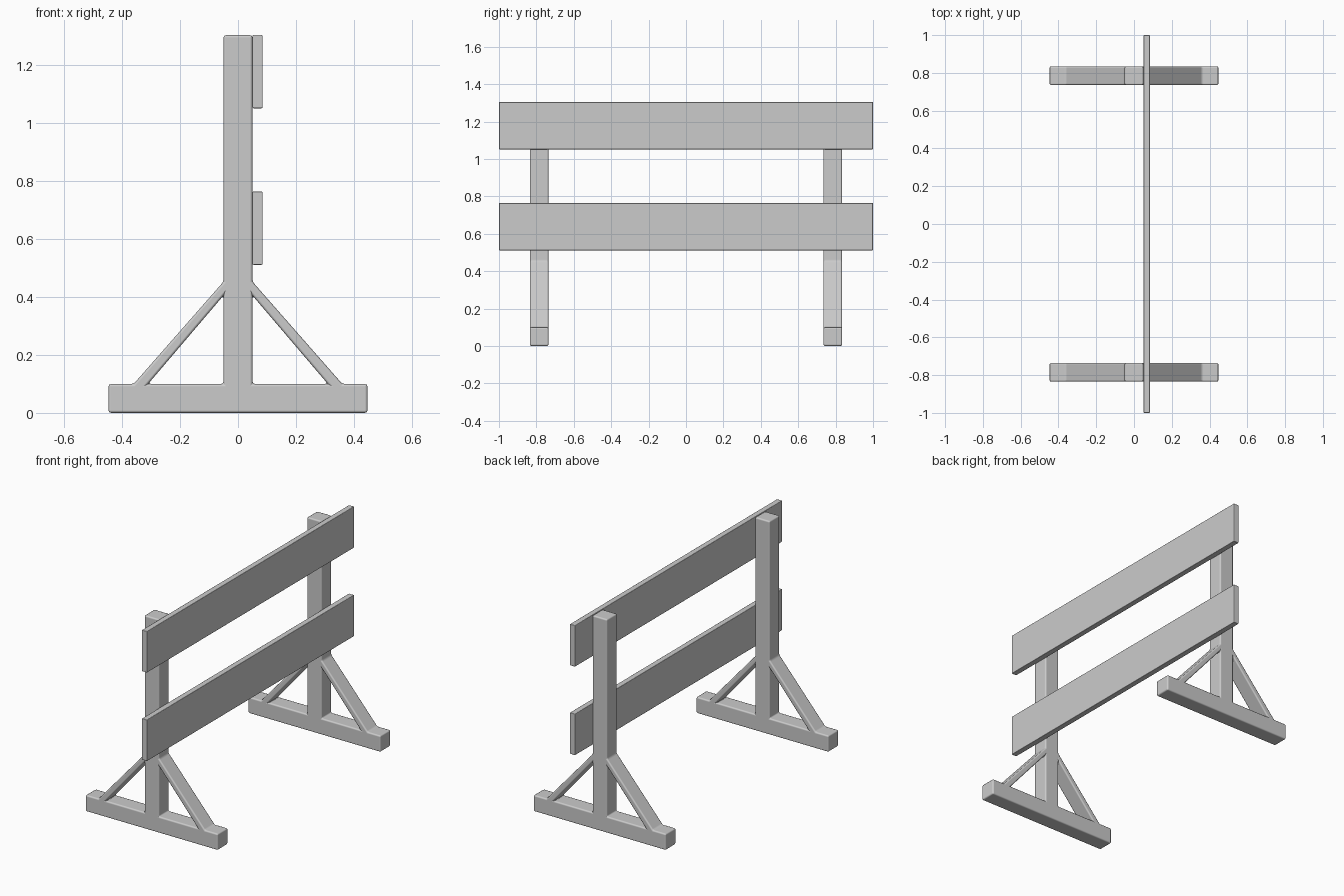
import bpy

if "Cube" in bpy.data.objects:
    bpy.data.objects.remove(bpy.data.objects["Cube"])


def finish(obj, bevel):
    """Softened edges with clean flat faces."""
    mod = obj.modifiers.new("Rounded edges", 'BEVEL')
    mod.width = bevel
    mod.segments = 2
    mod.limit_method = 'ANGLE'
    mod.harden_normals = True
    obj.data.polygons.foreach_set("use_smooth", [True] * len(obj.data.polygons))


def add_object(name, mesh, location=(0, 0, 0)):
    obj = bpy.data.objects.new(name, mesh)
    obj.location = location
    bpy.context.collection.objects.link(obj)
    return obj


# Half profile of a stand (x, z): columns along the foot, then the post
cols = [0, 0.05, 0.31, 0.36, 0.447]
rows = [0.405, 0.453, 1.304]
profile = [(x, 0) for x in cols] + [(x, 0.1) for x in cols]
profile += [(x, z) for z in rows for x in (0, 0.05)]
faces = [(i, i + 1, i + 6, i + 5) for i in range(4)]        # foot
faces += [(5, 6, 11, 10), (10, 11, 13, 12), (12, 13, 15, 14)]  # post
faces += [(7, 8, 13, 11)]                                    # diagonal brace

# Two stands: foot, post and braces in one piece
for side, y in (("front", -0.785), ("back", 0.785)):
    mesh = bpy.data.meshes.new(side + "_stand")
    mesh.from_pydata([(x, 0, z) for x, z in profile], [], faces)
    stand = add_object(side + "_stand", mesh, (0, y, 0))
    stand.modifiers.new("Mirror", 'MIRROR').use_clip = True
    solid = stand.modifiers.new("Depth", 'SOLIDIFY')
    solid.thickness = 0.1
    solid.offset = 0
    finish(stand, 0.009)

# Two planks on the right side of the posts
for name, z in (("lower_plank", 0.6375), ("upper_plank", 1.178)):
    bpy.ops.mesh.primitive_cube_add(size=1, location=(0.0675, 0, z))
    plank = bpy.context.object
    plank.name = name
    plank.scale = (0.035, 2.0, 0.253)
    bpy.ops.object.transform_apply(location=False, rotation=False, scale=True)
    finish(plank, 0.004)
